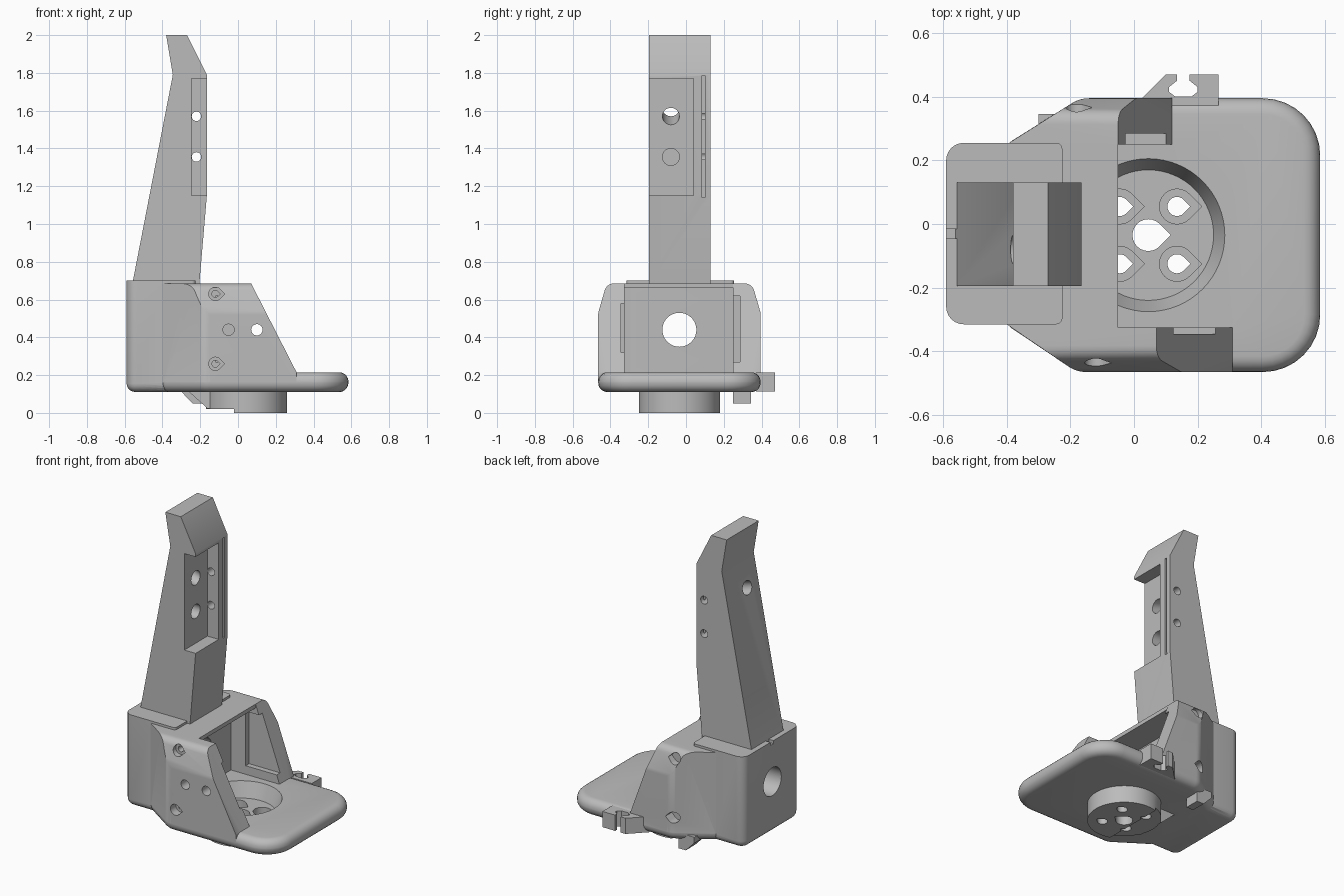
import bpy, bmesh, math
from mathutils import Vector

cube = bpy.data.objects.get("Cube")
if cube:
    bpy.data.objects.remove(cube, do_unlink=True)

grey = bpy.data.materials.new("plain grey")
grey.use_nodes = True
grey.diffuse_color = (0.5, 0.5, 0.5, 1)
grey.node_tree.nodes["Principled BSDF"].inputs["Base Color"].default_value = (0.5, 0.5, 0.5, 1)

PLACE = {"x": lambda u, v, w: (w, u, v),
         "y": lambda u, v, w: (u, w, v),
         "z": lambda u, v, w: (u, v, w)}


def rounded(corners, steps=6):
    """Round each (x, y, radius) corner of an outline."""
    out = []
    for i, (x, y, r) in enumerate(corners):
        p = Vector((x, y))
        if r == 0:
            out.append((x, y))
            continue
        a = (Vector(corners[i - 1][:2]) - p).normalized()
        b = (Vector(corners[(i + 1) % len(corners)][:2]) - p).normalized()
        half = a.angle(b) / 2
        centre = p + (a + b).normalized() * r / math.sin(half)
        start = p + a * r / math.tan(half) - centre
        end = p + b * r / math.tan(half) - centre
        turn = math.atan2(start.x * end.y - start.y * end.x, start.dot(end))
        for k in range(steps + 1):
            t = turn * k / steps
            out.append((centre.x + start.x * math.cos(t) - start.y * math.sin(t),
                        centre.y + start.x * math.sin(t) + start.y * math.cos(t)))
    return out


def circle(u, v, r, n=40):
    return [(u + r * math.cos(math.tau * k / n), v + r * math.sin(math.tau * k / n)) for k in range(n)]


def teardrop(u, v, r, n=18):
    """Circle with a right-angled tip towards +u."""
    arc = [math.pi / 4 + 1.5 * math.pi * k / n for k in range(n + 1)]
    return [(u + r * math.cos(t), v + r * math.sin(t)) for t in arc] + [(u + r * 1.414, v)]


def rect(u0, u1, v0, v1):
    return [(u0, v0), (u1, v0), (u1, v1), (u0, v1)]


def prism(name, outline, axis, lo, hi, fillet=0, fillet_ends=(), top=None):
    """Extrude an outline along an axis; optionally fillet its ends or loft to another outline."""
    bm = bmesh.new()
    put = PLACE[axis]
    a = [bm.verts.new(put(u, v, lo)) for u, v in outline]
    b = [bm.verts.new(put(u, v, hi)) for u, v in (top or outline)]
    caps = {"low": bm.faces.new(a), "high": bm.faces.new(b)}
    n = len(a)
    for i in range(n):
        bm.faces.new((a[i], a[(i + 1) % n], b[(i + 1) % n], b[i]))
    bmesh.ops.recalc_face_normals(bm, faces=bm.faces)
    if fillet:
        edges = [e for end in fillet_ends for e in caps[end].edges]
        bmesh.ops.bevel(bm, geom=edges, offset=fillet, segments=5, profile=0.5, affect="EDGES")
    mesh = bpy.data.meshes.new(name)
    bm.to_mesh(mesh)
    bm.free()
    mesh.materials.append(grey)
    obj = bpy.data.objects.new(name, mesh)
    bpy.context.collection.objects.link(obj)
    return obj


def combine(target, other, operation):
    mod = target.modifiers.new("shape", "BOOLEAN")
    mod.object, mod.operation, mod.solver = other, operation, "EXACT"
    bpy.context.view_layer.objects.active = target
    bpy.ops.object.modifier_apply(modifier=mod.name)
    bpy.data.objects.remove(other, do_unlink=True)


def add(target, *args, **kw):
    combine(target, prism("piece", *args, **kw), "UNION")


def cut(target, *args, **kw):
    combine(target, prism("cutter", *args, **kw), "DIFFERENCE")


# Side walls and roof of the housing
MID = -0.035
plan = rounded([(0.4, -0.465, 0), (0.4, 0.395, 0), (-0.17, 0.395, 0.1), (-0.4, 0.25, 0),
                (-0.4, -0.315, 0), (-0.18, -0.465, 0.1)])
housing = prism("housing", plan, "z", 0.16, 0.8)
section = rounded([(-0.465, 0.1, 0), (0.395, 0.1, 0), (0.395, 0.53, 0.08), (0.35, 0.685, 0.05),
                   (-0.42, 0.685, 0.05), (-0.465, 0.53, 0.08)])
combine(housing, prism("envelope", section, "x", -0.7, 0.7), "INTERSECT")

# Servo bay, open top and sloped front edges
cut(housing, rect(-0.225, 0.6, -0.325, 0.25), "z", 0.1, 0.66)
cut(housing, rect(-0.05, 0.6, -0.325, 0.25), "z", 0.5, 0.9)
for top_x, foot_x, y0, y1 in ((0.07, 0.31, -0.7, MID), (-0.05, 0.12, MID, 0.7)):
    lean = (foot_x - top_x) * 0.25
    cut(housing, [(foot_x, 0.05), (foot_x, 0.215), (top_x, 0.685), (top_x - lean, 0.8),
                  (0.7, 0.8), (0.7, 0.05)], "y", y0, y1)
cut(housing, rect(-0.12, 0.3, 0.27, 0.62), "y", 0.2, 0.285)
cut(housing, rect(-0.12, 0.4, 0.32, 0.58), "y", -0.345, -0.3)

# Base plate with rounded rim
plate = rounded([(0.585, -0.465, 0.18), (0.585, 0.395, 0.18), (-0.17, 0.395, 0.1), (-0.41, 0.245, 0.06),
                 (-0.41, -0.31, 0.06), (-0.18, -0.465, 0.1)], 8)
add(housing, plate, "z", 0.11, 0.215, fillet=0.05, fillet_ends=("low", "high"))

# Rear block
block = rounded([(-0.59, -0.315, 0.055), (-0.225, -0.315, 0.02), (-0.225, 0.255, 0.02), (-0.59, 0.255, 0.055)])
add(housing, block, "z", 0.111, 0.7, fillet=0.045, fillet_ends=("low",))
cut(housing, circle(MID, 0.44, 0.09), "x", -0.7, -0.1)
cut(housing, rect(-0.65, -0.53, -0.045, -0.015), "z", 0.68, 0.8)

# Round boss, wedge and hook under the plate
HX = 0.045
add(housing, circle(HX, MID, 0.215, 64), "z", 0, 0.15)
cut(housing, rect(-0.3, -0.02, -0.4, 0.4), "z", -0.1, 0.02)
add(housing, [(-0.26, 0.112), (-0.16, 0.022), (-0.03, 0.022), (-0.03, 0.13), (-0.26, 0.13)],
    "y", -0.13, 0.06)
add(housing, [(-0.3, 0.112), (-0.24, 0.05), (-0.19, 0.05), (-0.19, 0.15), (-0.3, 0.15)], "y", 0.25, 0.345)

# Dished seat with teardrop screw holes
cut(housing, circle(HX, MID, 0.205, 64), "z", 0.12, 0.217, top=circle(HX, MID, 0.241, 64))
cut(housing, teardrop(HX, MID, 0.05), "z", -0.1, 0.2)
for dx in (-0.09, 0.09):
    for dy in (-0.09, 0.09):
        cut(housing, teardrop(HX + dx, MID + dy, 0.055), "z", 0.05, 0.2)
        cut(housing, teardrop(HX + dx, MID + dy, 0.03), "z", -0.1, 0.2)

# Screw holes through the side walls
for z in (0.26, 0.63):
    cut(housing, teardrop(-0.12, z, 0.035), "y", -0.6, -0.41)
    cut(housing, teardrop(-0.12, z, 0.018), "y", -0.6, -0.31)
    cut(housing, teardrop(-0.18, z, 0.035), "y", 0.33, 0.6)
cut(housing, circle(-0.05, 0.44, 0.03, 24), "y", -0.6, -0.3)
cut(housing, circle(0.1, 0.44, 0.03, 24), "y", -0.6, 0.6)

# Cable clip on the plate's edge
clip = prism("cable_clip", [(0.0, 0.37), (0.265, 0.37), (0.265, 0.47), (0.1, 0.47), (0.02, 0.39)],
             "z", 0.112, 0.213)
keyhole = [(0.13, 0.4), (0.18, 0.4), (0.2, 0.415), (0.2, 0.43), (0.175, 0.45), (0.175, 0.5),
           (0.135, 0.5), (0.135, 0.45), (0.11, 0.43), (0.11, 0.415)]
cut(clip, keyhole, "z", 0, 0.4)

# Tall mast
mast = prism("mast", [(-0.56, 0.68), (-0.205, 0.68), (-0.165, 1.15), (-0.165, 1.79), (-0.27, 2.0),
                      (-0.38, 2.0), (-0.345, 1.79)], "y", -0.195, 0.13)
cut(mast, rect(-0.245, 0, 1.15, 1.77), "y", -0.4, 0.04)
cut(mast, rect(0.085, 0.1, 1.14, 1.785), "x", -0.2, 0)
for z in (1.355, 1.57):
    cut(mast, circle(-0.22, z, 0.025, 24), "y", -0.4, 0.4)
cut(mast, circle(-0.08, 1.355, 0.045, 32), "x", -0.34, -0.2)
cut(mast, circle(-0.08, 1.635, 0.045, 32), "x", -0.45, -0.245, top=circle(-0.08, 1.57, 0.045, 32))

# Smooth fillets, sharp edges
for obj in (housing, clip, mast):
    bpy.ops.object.select_all(action="DESELECT")
    obj.select_set(True)
    bpy.context.view_layer.objects.active = obj
    bpy.ops.object.shade_smooth_by_angle(angle=math.radians(30))
